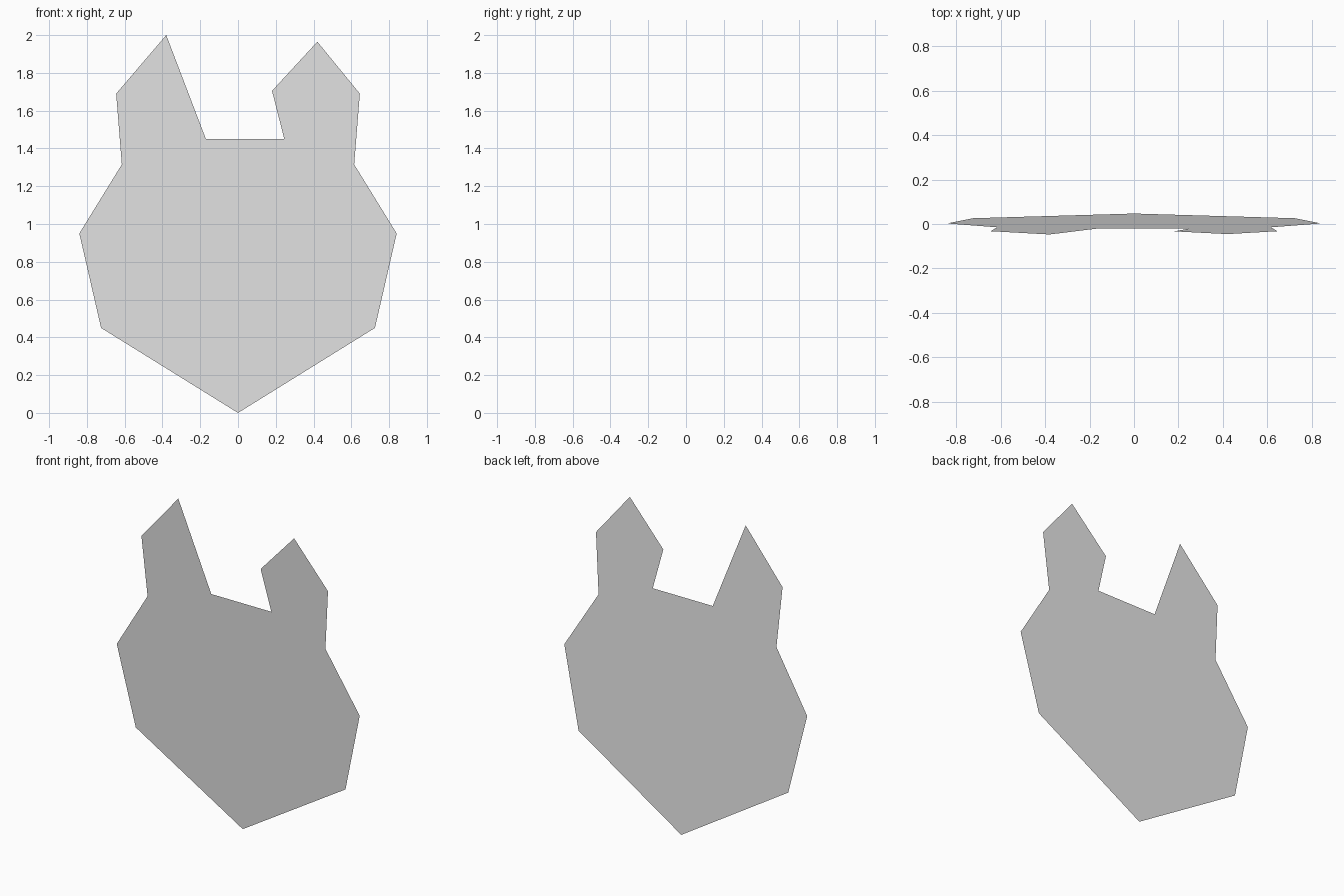
import bpy
import bmesh

cube = bpy.data.objects.get("Cube")
if cube:
    bpy.data.objects.remove(cube, do_unlink=True)

# Plain grey material
GREY = (0.8, 0.8, 0.8, 1.0)
mat = bpy.data.materials.new("light grey")
mat.diffuse_color = GREY
mat.use_nodes = True
mat.node_tree.nodes["Principled BSDF"].inputs["Base Color"].default_value = GREY

# One side of the head outline, from the outer ear corner down to the cheek
side = [(0.645, 1.69), (0.615, 1.315), (0.84, 0.95), (0.725, 0.45)]
right_side = [(-x, z) for x, z in side]
left_side = side[::-1]

# Full outline: pointed right ear, chin, broad left ear, flat crown
outline = ([(-0.38, 2.0)] + right_side + [(0, 0)] + left_side
           + [(0.42, 1.965), (0.18, 1.705), (0.245, 1.45), (-0.17, 1.45)])


def lean(z):
    """The sheet tips slightly forward towards the ears."""
    return 0.047 * (1 - z)


# Flat head sheet
bm = bmesh.new()
bm.faces.new([bm.verts.new((x, lean(z), z)) for x, z in outline])
mesh = bpy.data.meshes.new("eared_head_sheet")
bm.to_mesh(mesh)
bm.free()
mesh.materials.append(mat)
head = bpy.data.objects.new("eared_head_sheet", mesh)
bpy.context.collection.objects.link(head)
